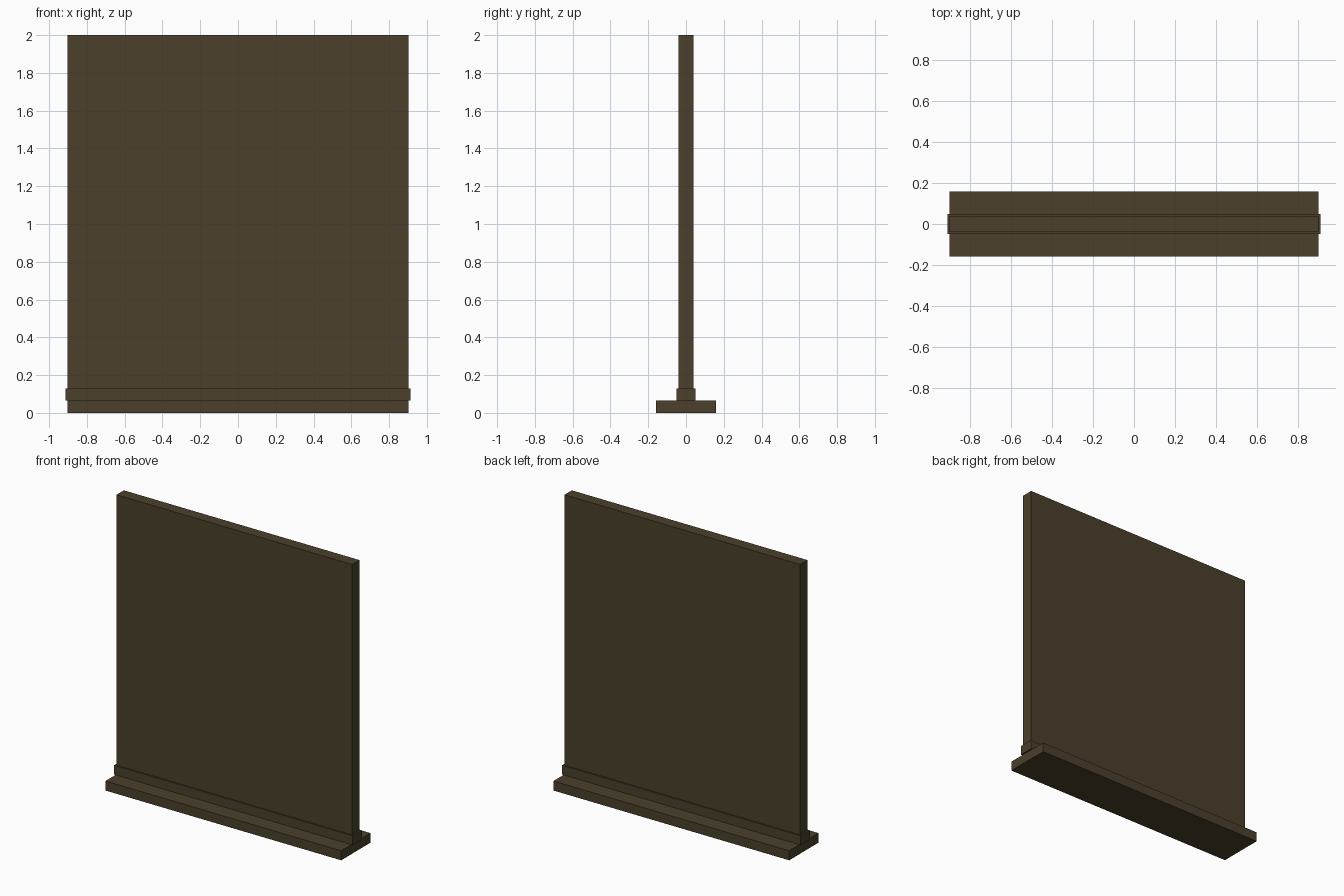
import bpy

if "Cube" in bpy.data.objects:
    bpy.data.objects.remove(bpy.data.objects["Cube"])

wood = bpy.data.materials.new("dark olive brown")
wood.diffuse_color = (0.069, 0.051, 0.025, 1.0)
wood.use_nodes = True
wood.node_tree.nodes["Principled BSDF"].inputs["Base Color"].default_value = wood.diffuse_color


def box(name, half_x, half_y, z0, z1):
    bpy.ops.mesh.primitive_cube_add(size=2, location=(0, 0, (z0 + z1) / 2))
    ob = bpy.context.object
    ob.name = name
    ob.scale = (half_x, half_y, (z1 - z0) / 2)
    bpy.ops.object.transform_apply(location=False, rotation=False, scale=True)
    ob.data.materials.append(wood)
    return ob


# Wide foot on the ground
box("base_foot", 0.902, 0.16, 0.0, 0.066)
# Slightly proud trim band around the panel's lower edge
box("trim_band", 0.913, 0.05, 0.066, 0.13)
# Upright panel, standing on the foot
box("wall_panel", 0.902, 0.04, 0.066, 2.0)
